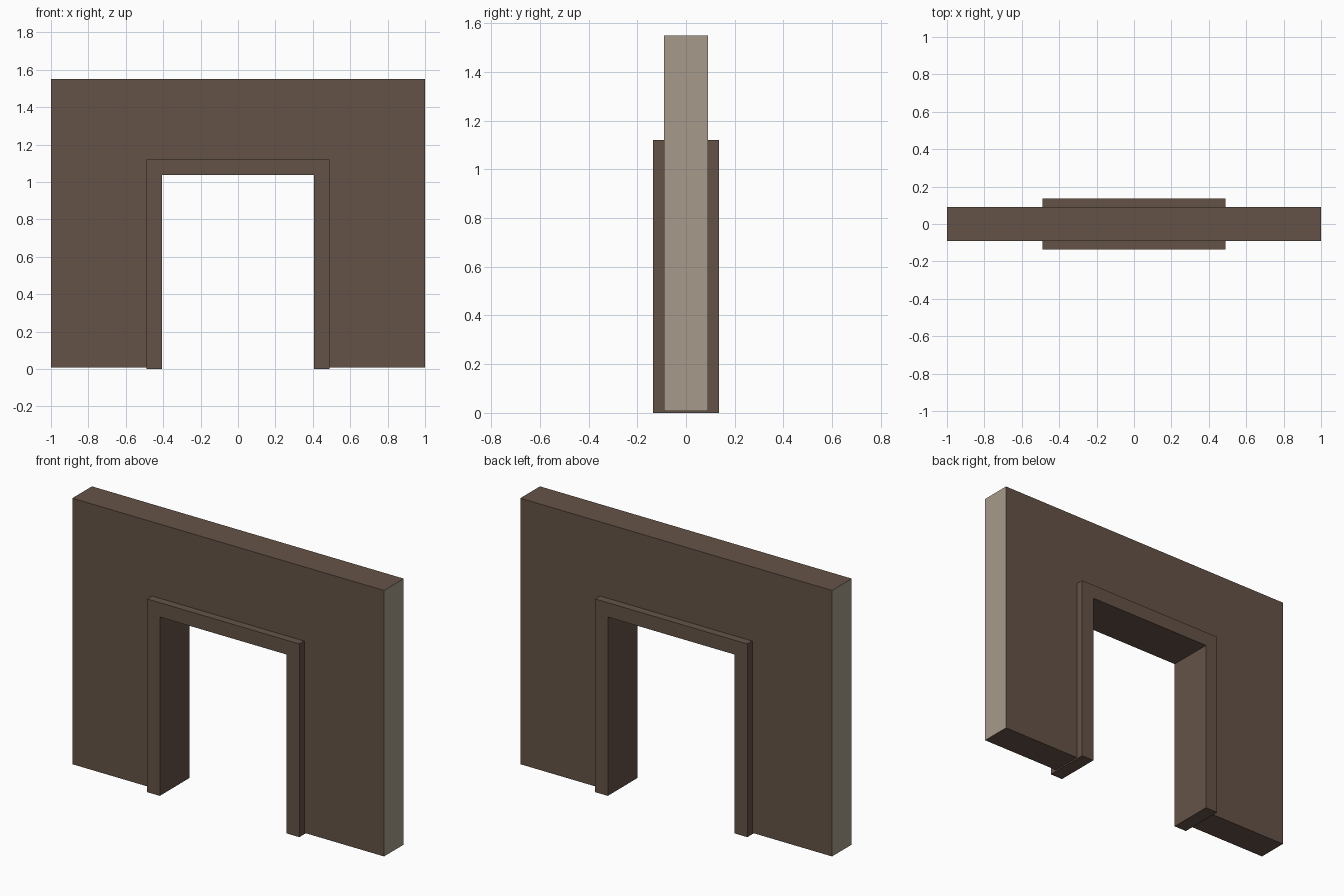
import bpy, bmesh

if "Cube" in bpy.data.objects:
    bpy.data.objects.remove(bpy.data.objects["Cube"])


def material(name, rgb):
    m = bpy.data.materials.new(name)
    m.diffuse_color = (*rgb, 1)
    m.use_nodes = True
    m.node_tree.nodes["Principled BSDF"].inputs["Base Color"].default_value = m.diffuse_color
    return m


brown = material("dark_brown", (0.130, 0.086, 0.063))
beige = material("beige_cut_end", (0.381, 0.323, 0.254))


def arch(name, outer, inner, bottom, top, inner_top, depth, mats):
    """Door-shaped profile in the xz plane, extruded along y."""
    profile = [(-outer, bottom), (-outer, top), (outer, top), (outer, bottom),
               (inner, bottom), (inner, inner_top), (-inner, inner_top), (-inner, bottom)]
    bm = bmesh.new()
    face = bm.faces.new([bm.verts.new((x, -depth, z)) for x, z in profile])
    moved = bmesh.ops.extrude_face_region(bm, geom=[face])["geom"]
    verts = [g for g in moved if isinstance(g, bmesh.types.BMVert)]
    bmesh.ops.translate(bm, verts=verts, vec=(0, 2 * depth, 0))
    bmesh.ops.recalc_face_normals(bm, faces=bm.faces)
    # Outer side ends take the last material
    for f in bm.faces:
        if all(abs(abs(v.co.x) - outer) < 1e-4 for v in f.verts) and abs(f.normal.x) > 0.9:
            f.material_index = len(mats) - 1
    mesh = bpy.data.meshes.new(name)
    bm.to_mesh(mesh)
    bm.free()
    for m in mats:
        mesh.materials.append(m)
    obj = bpy.data.objects.new(name, mesh)
    bpy.context.collection.objects.link(obj)
    return obj


# Wall with beige ends; its opening meets the outside of the door frame
arch("wall", 1.0, 0.488, 0.008, 1.55, 1.12, 0.09, [brown, beige])
# Door frame, standing proud of both wall faces
arch("door_frame", 0.488, 0.407, 0.0, 1.12, 1.037, 0.135, [brown])
